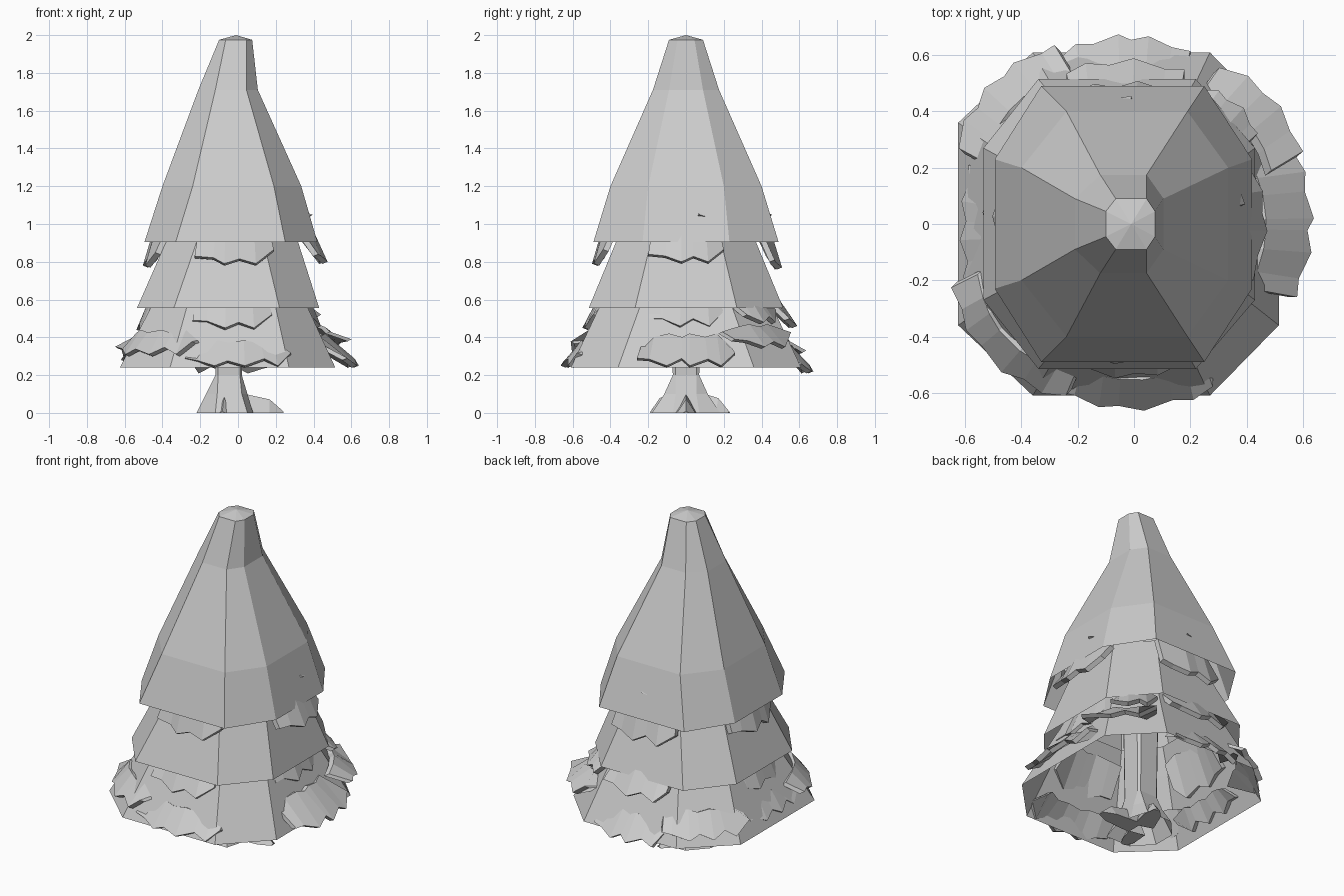
import bpy
import bmesh
import random
from math import cos, sin, radians

random.seed(4)

if "Cube" in bpy.data.objects:
    bpy.data.objects.remove(bpy.data.objects["Cube"])

grey = bpy.data.materials.new("plain grey")
grey.use_nodes = True
grey.diffuse_color = (0.6, 0.6, 0.6, 1)
grey.node_tree.nodes["Principled BSDF"].inputs["Base Color"].default_value = (0.6, 0.6, 0.6, 1)


def finish(name, bm):
    bmesh.ops.recalc_face_normals(bm, faces=bm.faces)
    mesh = bpy.data.meshes.new(name)
    bm.to_mesh(mesh)
    bm.free()
    mesh.materials.append(grey)
    obj = bpy.data.objects.new(name, mesh)
    bpy.context.collection.objects.link(obj)
    return obj


def octagon(x0, x1, c0, c1, y, s, z):
    """Uneven octagon: side limits x0/x1, front corners c0/c1, depth y, side half length s."""
    return [(c0, -y, z), (c1, -y, z), (x1, -s, z), (x1, s, z),
            (c1, y, z), (c0, y, z), (x0, s, z), (x0, -s, z)]


def loft(name, rings, tip=None):
    """Join rings of points with faces; close the last ring to a point where given."""
    bm = bmesh.new()
    rows = [[bm.verts.new(p) for p in ring] for ring in rings]
    n = len(rows[0])
    for a, b in zip(rows, rows[1:]):
        for i in range(n):
            j = (i + 1) % n
            bm.faces.new((a[i], a[j], b[j], b[i]))
    if tip:
        v = bm.verts.new(tip)
        for i in range(n):
            bm.faces.new((rows[-1][i], rows[-1][(i + 1) % n], v))
    return finish(name, bm)


def leaf_plate(name, angle, width, top, low, bend, teeth, shift):
    """Slanted slab with an uneven zigzag hem; top and low are (distance, height)."""
    a = radians(angle)
    n, t = (cos(a), sin(a)), (-sin(a), cos(a))
    bm = bmesh.new()
    cols = []
    count = teeth * 2 + 1
    thick = 0.028
    for i in range(count + 1):
        inside = 0 < i < count
        u = 2 * i / count - 1 + (random.uniform(-0.08, 0.08) if inside else 0)
        back = bend * u * u
        zig = random.uniform(0.025, 0.04) if i % 2 else 0
        end = 0 if inside else 0.04
        section = [(top[0], top[1] - zig * 0.5 - end), (low[0] - zig * 0.6, low[1] + zig + end),
                   (low[0] - zig * 0.6 - thick, low[1] + zig + end - thick * 0.4),
                   (top[0] - thick, top[1] - zig * 0.5 - end - thick * 0.4)]
        col = []
        for k, (d, z) in enumerate(section):
            w = u * width * (0.44 if k in (0, 3) else 0.5) + shift
            d -= back
            col.append(bm.verts.new((n[0] * d + t[0] * w, n[1] * d + t[1] * w, z)))
        cols.append(col)
    for p, q in zip(cols, cols[1:]):
        for k in range(4):
            m = (k + 1) % 4
            bm.faces.new((p[k], q[k], q[m], p[m]))
    bm.faces.new(cols[0])
    bm.faces.new(cols[-1])
    return finish(name, bm)


# Foliage tiers, each an open hollow skirt
loft("top_tier", [
    octagon(-0.495, 0.42, -0.33, 0.25, 0.49, 0.23, 0.905),
    octagon(-0.40, 0.335, -0.24, 0.19, 0.40, 0.20, 1.2),
    octagon(-0.21, 0.105, -0.12, 0.045, 0.175, 0.09, 1.71),
    octagon(-0.1, 0.075, -0.065, 0.045, 0.09, 0.045, 1.975),
], tip=(-0.01, 0, 2.0))

loft("middle_tier", [
    octagon(-0.535, 0.43, -0.34, 0.22, 0.515, 0.27, 0.555),
    octagon(-0.37, 0.31, -0.21, 0.13, 0.36, 0.18, 0.93),
    octagon(-0.33, 0.28, -0.18, 0.11, 0.32, 0.16, 1.02),
])

loft("bottom_tier", [
    octagon(-0.625, 0.515, -0.36, 0.27, 0.61, 0.36, 0.24),
    octagon(-0.44, 0.35, -0.26, 0.19, 0.44, 0.23, 0.6),
    octagon(-0.37, 0.29, -0.22, 0.15, 0.37, 0.19, 0.74),
])

# Jagged leaf plates: name, angle, width, top, low, bend, sideways shift
plates = [
    ("bottom_front", -90, 0.56, (0.555, 0.385), (0.665, 0.25), 0.07, 0),
    ("bottom_front_right", -135, 0.56, (0.61, 0.44), (0.71, 0.31), 0.09, -0.02),
    ("bottom_left", 0, 0.52, (0.47, 0.42), (0.64, 0.25), 0.06, 0),
    ("bottom_back", 90, 0.46, (0.56, 0.36), (0.675, 0.22), 0.06, 0.03),
    ("bottom_back_left", 42, 0.42, (0.54, 0.47), (0.67, 0.35), 0.05, 0),
    ("bottom_back_right", 135, 0.50, (0.60, 0.43), (0.72, 0.29), 0.07, 0),
    ("bottom_right", 180, 0.48, (0.545, 0.40), (0.62, 0.28), 0.03, 0.03),
    ("middle_front", -90, 0.42, (0.43, 0.68), (0.55, 0.45), 0.04, -0.03),
    ("middle_back", 90, 0.42, (0.44, 0.68), (0.59, 0.46), 0.04, 0.03),
    ("middle_left", 0, 0.40, (0.35, 0.68), (0.44, 0.46), 0.04, 0),
    ("middle_right", 180, 0.40, (0.44, 0.68), (0.54, 0.44), 0.04, 0),
    ("middle_back_left", 50, 0.26, (0.46, 0.62), (0.57, 0.48), 0.04, 0),
    ("top_front", -90, 0.42, (0.43, 1.03), (0.50, 0.79), 0.04, -0.02),
    ("top_back", 90, 0.42, (0.43, 1.03), (0.51, 0.77), 0.04, 0.03),
    ("top_left", 0, 0.40, (0.37, 1.03), (0.475, 0.80), 0.05, 0),
    ("top_right", 180, 0.40, (0.43, 1.03), (0.505, 0.78), 0.05, 0),
]
for label, angle, width, top, low, bend, shift in plates:
    leaf_plate(label + "_leaves", angle, width, top, low, bend, 2 if width < 0.45 else 3, shift)

# Small leaf tips just breaking through the top skirt
for side, angle, dist in (("left", 20, 0.395), ("right", 205, 0.43), ("back", 100, 0.45), ("front", -60, 0.415)):
    leaf_plate("leaf_tip_" + side, angle, 0.14, (dist - 0.01, 1.1), (dist + 0.02, 1.01), 0.02, 1, 0)

# Trunk: open flared foot, square stem widening into the foliage
loft("trunk", [
    octagon(-0.22, 0.08, -0.12, 0.05, 0.18, 0.07, 0.0),
    octagon(-0.17, 0.05, -0.11, 0.02, 0.115, 0.055, 0.1),
    octagon(-0.12, 0.02, -0.105, 0.01, 0.07, 0.055, 0.2),
    octagon(-0.13, 0.03, -0.11, 0.015, 0.08, 0.06, 0.95),
])


def root(name, angle, reach, half, height):
    """Tapering wedge running out along the ground from the trunk."""
    a = radians(angle)
    rings = []
    for d, w, h in ((0.04, half, height), (reach * 0.75, half * 0.8, height * 0.65), (reach, half * 0.3, 0.008)):
        rings.append([(-0.05 + cos(a) * d - sin(a) * s, sin(a) * d + cos(a) * s, z)
                      for s, z in ((-w, 0), (0, h), (w, 0))])
    centre = (-0.05 + cos(a) * reach, sin(a) * reach, 0)
    return loft(name, rings, tip=centre)


root("root_left", 0, 0.29, 0.06, 0.11)
root("root_back", 72, 0.24, 0.06, 0.12)
root("root_front", -100, 0.19, 0.05, 0.12)
